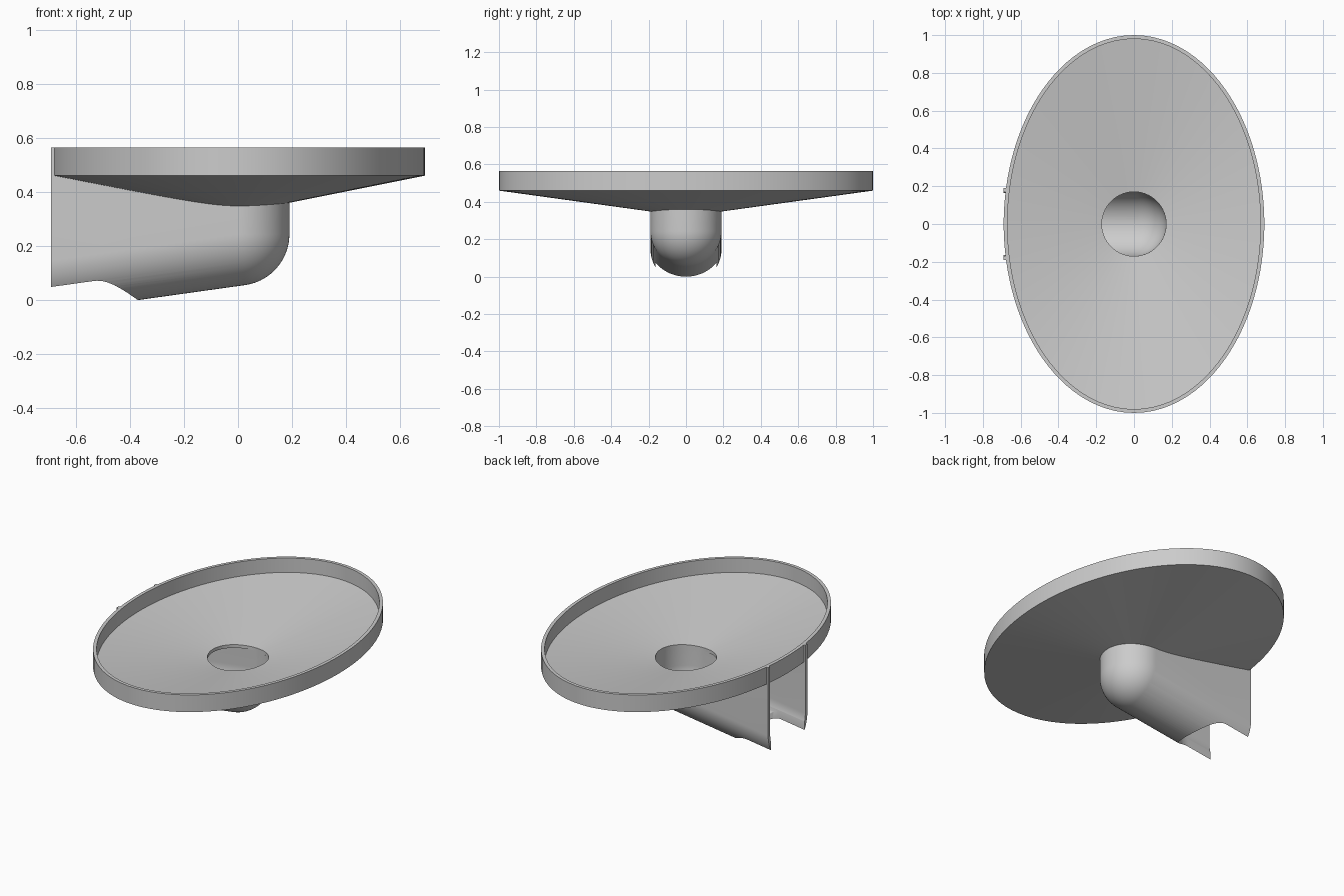
import bpy, bmesh, math
from mathutils import Vector, Matrix

if "Cube" in bpy.data.objects:
    bpy.data.objects.remove(bpy.data.objects["Cube"])

A, B = 0.69, 1.0              # dish half-axes
APEX, SLOPE = 0.322, 0.138    # cone height at centre, rise to the edge
TOP, WALL, R = 0.565, 0.02, 0.19
SEG = 128


def make(name, bm):
    bmesh.ops.recalc_face_normals(bm, faces=bm.faces[:])
    me = bpy.data.meshes.new(name)
    bm.to_mesh(me)
    bm.free()
    ob = bpy.data.objects.new(name, me)
    bpy.context.collection.objects.link(ob)
    return ob


def ring(bm, z_of, inset=0.0, radius=None):
    """Ring of points by polar angle, elliptical or circular."""
    a, b = A - inset, B - inset
    out = []
    for i in range(SEG):
        t = 2 * math.pi * i / SEG
        c, s = math.cos(t), math.sin(t)
        r = radius or 1 / math.hypot(c / a, s / b)
        out.append(bm.verts.new((r * c, r * s, z_of(r * c, r * s))))
    return out


def bridge(bm, p, q):
    for i in range(SEG):
        j = (i + 1) % SEG
        bm.faces.new((p[i], p[j], q[j], q[i]))


def cone(x, y):
    return APEX + SLOPE * math.hypot(x / A, y / B)


def hull(points):
    bm = bmesh.new()
    for p in points:
        bm.verts.new(p)
    res = bmesh.ops.convex_hull(bm, input=bm.verts[:])
    junk = {g for g in res["geom_interior"] + res["geom_unused"]
            if isinstance(g, bmesh.types.BMVert)}
    bmesh.ops.delete(bm, geom=list(junk), context='VERTS')
    bmesh.ops.dissolve_limit(bm, angle_limit=0.002, verts=bm.verts[:], edges=bm.edges[:])
    return bm


def channel(r, reach):
    """Ball swept along a sloping floor line and straight up."""
    ball = bmesh.new()
    bmesh.ops.create_uvsphere(ball, u_segments=96, v_segments=48, radius=r)
    pts = [v.co.copy() for v in ball.verts]
    ball.free()
    start = Vector((0, 0, 0.244))
    end = start + Vector((-reach, 0, -0.14 * reach))
    up = Vector((0, 0, 1))
    return hull([p + o for p in pts for o in (start, end, start + up, end + up)])


def trim(bm, co, no):
    cut = bmesh.ops.bisect_plane(bm, geom=bm.verts[:] + bm.edges[:] + bm.faces[:],
                                 plane_co=co, plane_no=no, clear_outer=True)
    edges = [e for e in cut["geom_cut"] if isinstance(e, bmesh.types.BMEdge)]
    bmesh.ops.holes_fill(bm, edges=edges, sides=0)


def subtract(ob, cutter):
    cutter.hide_render = True
    m = ob.modifiers.new("cut", 'BOOLEAN')
    m.operation, m.solver, m.object = 'DIFFERENCE', 'EXACT', cutter
    bpy.context.view_layer.objects.active = ob
    bpy.ops.object.modifier_apply(modifier=m.name)
    bpy.data.objects.remove(cutter)


# Oval dish with upright rim and round drain hole
bm = bmesh.new()
rings = [
    ring(bm, cone, radius=R - WALL),
    ring(bm, cone),
    ring(bm, lambda x, y: TOP),
    ring(bm, lambda x, y: TOP, inset=WALL),
    ring(bm, lambda x, y: cone(x, y) + WALL, inset=WALL),
    ring(bm, lambda x, y: cone(x, y) + WALL, radius=R - WALL),
]
for k in range(6):
    bridge(bm, rings[k], rings[(k + 1) % 6])
dish = make("dish", bm)

# Spout: thin-walled channel with rounded elbow, open at the left end
bm = channel(R, 1.0)
trim(bm, (-A, 0, 0), (-1, 0, 0))
trim(bm, (0, 0, TOP), (0, 0, 1))
spout = make("spout", bm)
subtract(spout, make("spout_bore", channel(R - WALL, 1.3)))

# Rounded notch in the spout floor
disc = [(0.163 * math.cos(t), 0.163 * math.sin(t))
        for t in (2 * math.pi * i / 96 for i in range(96))]
subtract(spout, make("notch_cutter", hull(
    [Vector((x + cx, y, z)) for x, y in disc for cx in (-0.533, -1.1) for z in (-0.5, 0.3)])))

# Remove the part of the spout that would fill the dish
bm = bmesh.new()
low = ring(bm, cone)
high = ring(bm, lambda x, y: 1.0)
bridge(bm, low, high)
bm.faces.new(high)
tip = bm.verts.new((0, 0, APEX))
for i in range(SEG):
    bm.faces.new((low[i], low[(i + 1) % SEG], tip))
subtract(spout, make("dish_cutter", bm))

# Smooth curved surfaces, keep edges crisp
bpy.ops.object.select_all(action='DESELECT')
for ob in (dish, spout):
    ob.select_set(True)
bpy.context.view_layer.objects.active = dish
bpy.ops.object.shade_smooth_by_angle(angle=math.radians(25))
